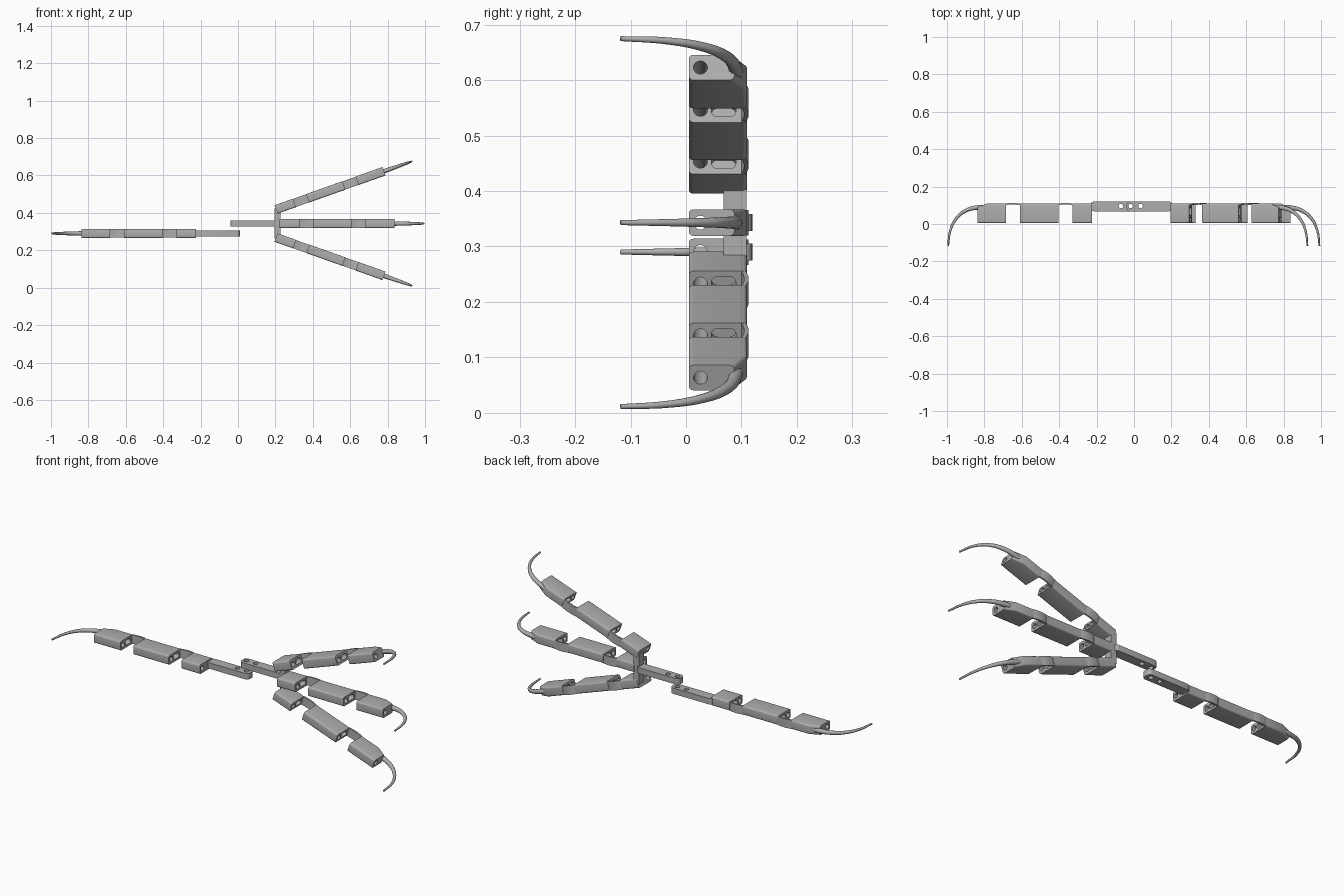
import bpy, bmesh, math
from mathutils import Matrix, Vector

cube = bpy.data.objects.get("Cube")
if cube:
    bpy.data.objects.remove(cube)

grey = bpy.data.materials.new("plain grey")
grey.use_nodes = True
COLOUR = (0.42, 0.42, 0.42, 1)
grey.diffuse_color = COLOUR
grey.node_tree.nodes["Principled BSDF"].inputs["Base Color"].default_value = COLOUR

FRONT, BACK, HALF = 0.005, 0.11, 0.024   # finger depth range and half thickness


def add(name, mesh, matrix=None):
    if not mesh.materials:
        mesh.materials.append(grey)
    obj = bpy.data.objects.new(name, mesh)
    bpy.context.collection.objects.link(obj)
    if matrix:
        obj.matrix_world = matrix
    return obj


def prism(name, outline, half, bevel_test=None, radius=0.008):
    """Extrude an x-y outline along z, centred, rounding the chosen edges."""
    bm = bmesh.new()
    face = bm.faces.new([bm.verts.new((x, y, -half)) for x, y in outline])
    top = bmesh.ops.extrude_face_region(bm, geom=[face])["geom"]
    bmesh.ops.translate(bm, vec=(0, 0, 2 * half),
                        verts=[v for v in top if isinstance(v, bmesh.types.BMVert)])
    if bevel_test:
        edges = [e for e in bm.edges if bevel_test(e.verts[1].co - e.verts[0].co)]
        bmesh.ops.bevel(bm, geom=edges, offset=radius, segments=4, profile=0.5, affect='EDGES')
    bmesh.ops.recalc_face_normals(bm, faces=bm.faces)
    mesh = bpy.data.meshes.new(name)
    bm.to_mesh(mesh)
    bm.free()
    return mesh


def rect(x0, x1, y0, y1):
    return [(x0, y0), (x1, y0), (x1, y1), (x0, y1)]


def along_x(d):
    return abs(d.x) > 0.02 and abs(d.z) < 1e-4


def along_z(d):
    return abs(d.z) > 0.02


def rod(radius, length, centre, axis):
    """Cylinder mesh along x or z, for drilling."""
    bm = bmesh.new()
    turn = Matrix.Rotation(math.pi / 2, 4, 'Y') if axis == 'X' else Matrix()
    bmesh.ops.create_cone(bm, cap_ends=True, segments=24, radius1=radius, radius2=radius,
                          depth=length, matrix=Matrix.Translation(centre) @ turn)
    mesh = bpy.data.meshes.new("drill")
    bm.to_mesh(mesh)
    bm.free()
    return mesh


def finish(mesh, cutters=()):
    """Cut the mesh, bake the result and smooth rounded areas."""
    obj = add("work", mesh)
    helpers = [add("cutter", c) for c in cutters]
    for h in helpers:
        h.hide_render = True
        mod = obj.modifiers.new("cut", 'BOOLEAN')
        mod.operation, mod.solver, mod.object = 'DIFFERENCE', 'EXACT', h
    bpy.context.view_layer.update()
    baked = bpy.data.meshes.new_from_object(obj.evaluated_get(bpy.context.evaluated_depsgraph_get()))
    for o in [obj] + helpers:
        bpy.data.objects.remove(o)
    for p in baked.polygons:
        p.use_smooth = True
    baked.set_sharp_from_angle(angle=math.radians(35))
    return baked


# Phalanx blocks with a tendon hole and hinge pockets
def block(name, x0, x1, pockets, chamfer=0):
    outline = rect(x0, x1, FRONT, BACK)
    if chamfer:
        outline[2:3] = [(x1, BACK - 0.023), (x1 - chamfer, BACK)]
    cutters = [rod(0.0125, 0.5, ((x0 + x1) / 2, 0.026, 0), 'X')]
    for x in pockets:
        cutters.append(prism("pocket", rect(x - 0.03, x + 0.03, 0.046, 0.09),
                             0.013, along_x, 0.01))
    return finish(prism(name, outline, HALF, along_x), cutters)


# Thin bowed flexure joining two blocks
def hinge(name, x0, x1):
    steps = [i / 10 for i in range(11)]
    outer = [(x0 + (x1 - x0) * t, BACK - 0.003 + 0.006 * math.sin(math.pi * t)) for t in steps]
    inner = [(x, y - 0.008) for x, y in reversed(outer)]
    return finish(prism(name, inner + outer, HALF - 0.001))


# Curved tapering talon
def talon():
    path = [(0.56, 0.088), (0.615, 0.088), (0.675, 0.071), (0.725, 0.03),
            (0.757, -0.035), (0.769, -0.118)]
    curve = bpy.data.curves.new("talon", 'CURVE')
    curve.dimensions = '3D'
    curve.bevel_depth, curve.bevel_resolution = 1, 4
    curve.use_fill_caps = True
    spline = curve.splines.new('BEZIER')
    spline.bezier_points.add(len(path) - 1)
    for i, (p, (x, y)) in enumerate(zip(spline.bezier_points, path)):
        p.co = (x, y, 0)
        p.radius = 0.014 - 0.0095 * i / (len(path) - 1)
        p.handle_left_type = p.handle_right_type = 'AUTO'
    obj = bpy.data.objects.new("talon", curve)
    bpy.context.collection.objects.link(obj)
    bpy.context.view_layer.update()
    mesh = bpy.data.meshes.new_from_object(obj.evaluated_get(bpy.context.evaluated_depsgraph_get()))
    bpy.data.objects.remove(obj)
    mesh.materials.clear()
    return finish(mesh)


parts = {
    "base_block": block("base_block", 0, 0.105, [0.105]),
    "base_hinge": hinge("base_hinge", 0.1, 0.185),
    "middle_block": block("middle_block", 0.18, 0.385, [0.18, 0.385]),
    "tip_hinge": hinge("tip_hinge", 0.38, 0.465),
    "tip_block": block("tip_block", 0.46, 0.613, [0.46], 0.052),
    "talon": talon(),
}

# Four digits: three spread forward, one opposed
MID, LOW, SPREAD = 0.343, 0.29, 19.5
digits = [("upper", 0.203, MID + 0.075, SPREAD), ("middle", 0.223, MID, 0),
          ("lower", 0.203, MID - 0.075, -SPREAD), ("opposed", -0.225, LOW, 180)]
for digit, x, z, angle in digits:
    place = Matrix.Translation((x, 0, z)) @ Matrix.Rotation(-math.radians(angle), 4, 'Y')
    for part, mesh in parts.items():
        add(f"{digit}_{part}", mesh, place)

# Palm plate carrying the three digits
add("palm", finish(prism("palm", rect(0.195, 0.227, 0.068, BACK - 0.001), 0.08)),
    Matrix.Translation((0, 0, MID)))

# Overlapping drilled bars
for name, x0, x1, z, holes in [("palm_bar", -0.04, 0.205, MID, (-0.018, 0.035)),
                               ("opposed_bar", -0.232, 0.01, LOW, (-0.07, -0.018))]:
    bar = prism(name, rect(x0, x1, 0.068, 0.12), 0.0155, along_z, 0.018)
    drills = [rod(0.012, 0.2, (h, 0.096, 0), 'Z') for h in holes]
    add(name, finish(bar, drills), Matrix.Translation((0, 0, z)))
